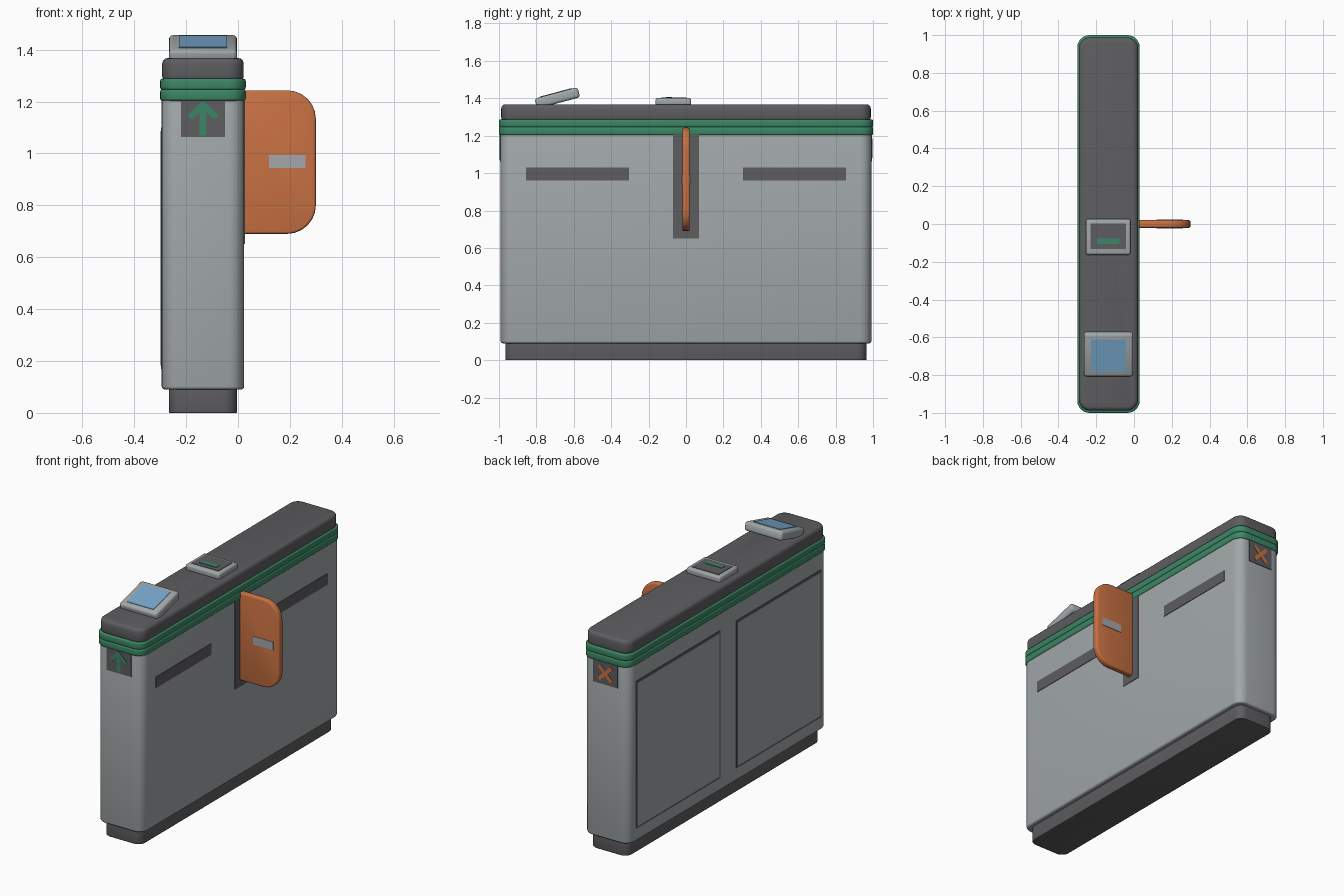
import bpy, bmesh, math
from mathutils import Vector

if "Cube" in bpy.data.objects:
    bpy.data.objects.remove(bpy.data.objects["Cube"])


def material(name, rgb):
    m = bpy.data.materials.new(name)
    m.diffuse_color = (*rgb, 1)
    m.use_nodes = True
    m.node_tree.nodes["Principled BSDF"].inputs["Base Color"].default_value = m.diffuse_color
    return m


GREY = material("light_grey", (0.36, 0.39, 0.40))
DARK = material("dark_grey", (0.11, 0.11, 0.117))
GREEN = material("green", (0.045, 0.24, 0.13))
ORANGE = material("orange", (0.58, 0.165, 0.055))
BLUE = material("screen_blue", (0.19, 0.38, 0.60))

CX = -0.135  # centre line of the cabinet


def rect(u0, u1, v0, v1, r=0, round_left=True, seg=6):
    """Rectangle outline, optionally with rounded corners."""
    pts = []
    for i, (u, v) in enumerate([(u1, v1), (u0, v1), (u0, v0), (u1, v0)]):
        if r == 0 or (i in (1, 2) and not round_left):
            pts.append((u, v))
            continue
        cu = u - r if u == u1 else u + r
        cv = v - r if v == v1 else v + r
        for k in range(seg + 1):
            a = math.pi / 2 * (i + k / seg)
            pts.append((cu + r * math.cos(a), cv + r * math.sin(a)))
    return pts


def prism(name, outline, lo, hi, axis, mat, bevel=0, seg=3):
    """Extrude an outline along an axis from lo to hi and round its sharp edges."""
    place = {"x": lambda u, v, w: (w, u, v),
             "y": lambda u, v, w: (u, w, v),
             "z": lambda u, v, w: (u, v, w)}[axis]
    bm = bmesh.new()
    face = bm.faces.new([bm.verts.new(place(u, v, lo)) for u, v in outline])
    ext = bmesh.ops.extrude_face_region(bm, geom=[face], use_keep_orig=True)
    verts = [g for g in ext["geom"] if isinstance(g, bmesh.types.BMVert)]
    bmesh.ops.translate(bm, verts=verts, vec=Vector(place(0, 0, hi - lo)))
    bmesh.ops.recalc_face_normals(bm, faces=bm.faces)
    if bevel:
        sharp = [e for e in bm.edges if e.calc_face_angle(0) > math.radians(60)]
        bmesh.ops.bevel(bm, geom=sharp, offset=bevel, segments=seg, profile=0.5,
                        affect='EDGES', clamp_overlap=True)
    me = bpy.data.meshes.new(name)
    bm.to_mesh(me)
    bm.free()
    me.materials.append(mat)
    ob = bpy.data.objects.new(name, me)
    bpy.context.collection.objects.link(ob)
    if bevel:
        bpy.ops.object.select_all(action='DESELECT')
        ob.select_set(True)
        bpy.context.view_layer.objects.active = ob
        bpy.ops.object.shade_smooth_by_angle(angle=math.radians(40))
    return ob


def slab(name, hx, hy, z0, z1, r, mat, bevel):
    """Rounded upright slab centred on the cabinet."""
    return prism(name, rect(CX - hx, CX + hx, -hy, hy, r), z0, z1, "z", mat, bevel)


# Cabinet: plinth, body, two-ridge green band, cap
slab("plinth", 0.131, 0.965, 0, 0.12, 0.05, DARK, 0.004)
slab("body", 0.159, 0.991, 0.09, 1.215, 0.06, GREY, 0.012)
slab("band_lower", 0.165, 1.0, 1.203, 1.247, 0.065, GREEN, 0.009)
slab("band_upper", 0.165, 1.0, 1.245, 1.288, 0.065, GREEN, 0.009)
slab("cap", 0.157, 0.988, 1.275, 1.368, 0.06, DARK, 0.022)

# Left side: two service doors, each a dark seam behind a grey panel
for side, s in (("front", -1), ("back", 1)):
    a, b = sorted((s * 0.08, s * 0.925))
    prism(side + "_door_seam", rect(a, b, 0.17, 1.10), -0.297, -0.290, "x", DARK)
    prism(side + "_door", rect(a + 0.013, b - 0.013, 0.183, 1.087),
          -0.299, -0.291, "x", GREY)
    # Right side: sensor strips
    a, b = sorted((s * 0.305, s * 0.855))
    prism(side + "_sensor_strip", rect(a, b, 0.96, 1.03), 0.021, 0.0275, "x", DARK)

# Flap with its slot and labels
prism("flap_slot", rect(-0.07, 0.07, 0.65, 1.21), 0.021, 0.0275, "x", DARK)
prism("flap", rect(0.005, 0.30, 0.69, 1.243, 0.11, round_left=False),
      -0.02, 0.02, "y", ORANGE, 0.01)
for side, s in (("front", -1), ("back", 1)):
    lo, hi = sorted((s * 0.018, s * 0.023))
    prism(side + "_flap_label", rect(0.12, 0.26, 0.943, 0.994), lo, hi, "y", GREY)

# End signs: arrow in front, cross at the back
for side, s in (("front", -1), ("back", 1)):
    lo, hi = sorted((s * 0.989, s * 0.995))
    prism(side + "_sign", rect(CX - 0.085, CX + 0.085, 1.063, 1.21), lo, hi, "y", DARK)
half = [(0.013, 1.07), (0.013, 1.16), (0.043, 1.13), (0.06, 1.147)]
arrow = ([(CX + u, v) for u, v in half] + [(CX, 1.203)]
         + [(CX - u, v) for u, v in reversed(half)])
prism("arrow", arrow, -0.998, -0.993, "y", GREEN)
w, l, c = 0.012, 0.062, math.sqrt(0.5)
plus = [(w, w), (w, l), (-w, l), (-w, w), (-l, w), (-l, -w),
        (-w, -w), (-w, -l), (w, -l), (w, -w), (l, -w), (l, w)]
prism("cross", [(CX + c * (u - v), 1.134 + c * (u + v)) for u, v in plus],
      0.993, 0.998, "y", ORANGE)

# Card reader on the cap
prism("reader", rect(-0.255, -0.018, -0.163, 0.027), 1.36, 1.402, "z", GREY, 0.012)
prism("reader_pad", rect(-0.23, -0.043, -0.133, 0.003), 1.399, 1.405, "z", DARK)
prism("reader_light", rect(-0.196, -0.077, -0.106, -0.076), 1.402, 1.408, "z", GREEN)

# Tilted display
parts = [prism("display", rect(-0.131, 0.131, -0.119, 0.119), -0.028, 0.028, "z", GREY, 0.015),
         prism("display_screen", rect(-0.092, 0.092, -0.087, 0.087), 0.024, 0.031, "z", BLUE)]
for ob in parts:
    ob.location = (CX, -0.688, 1.402)
    ob.rotation_euler.x = math.radians(15)
